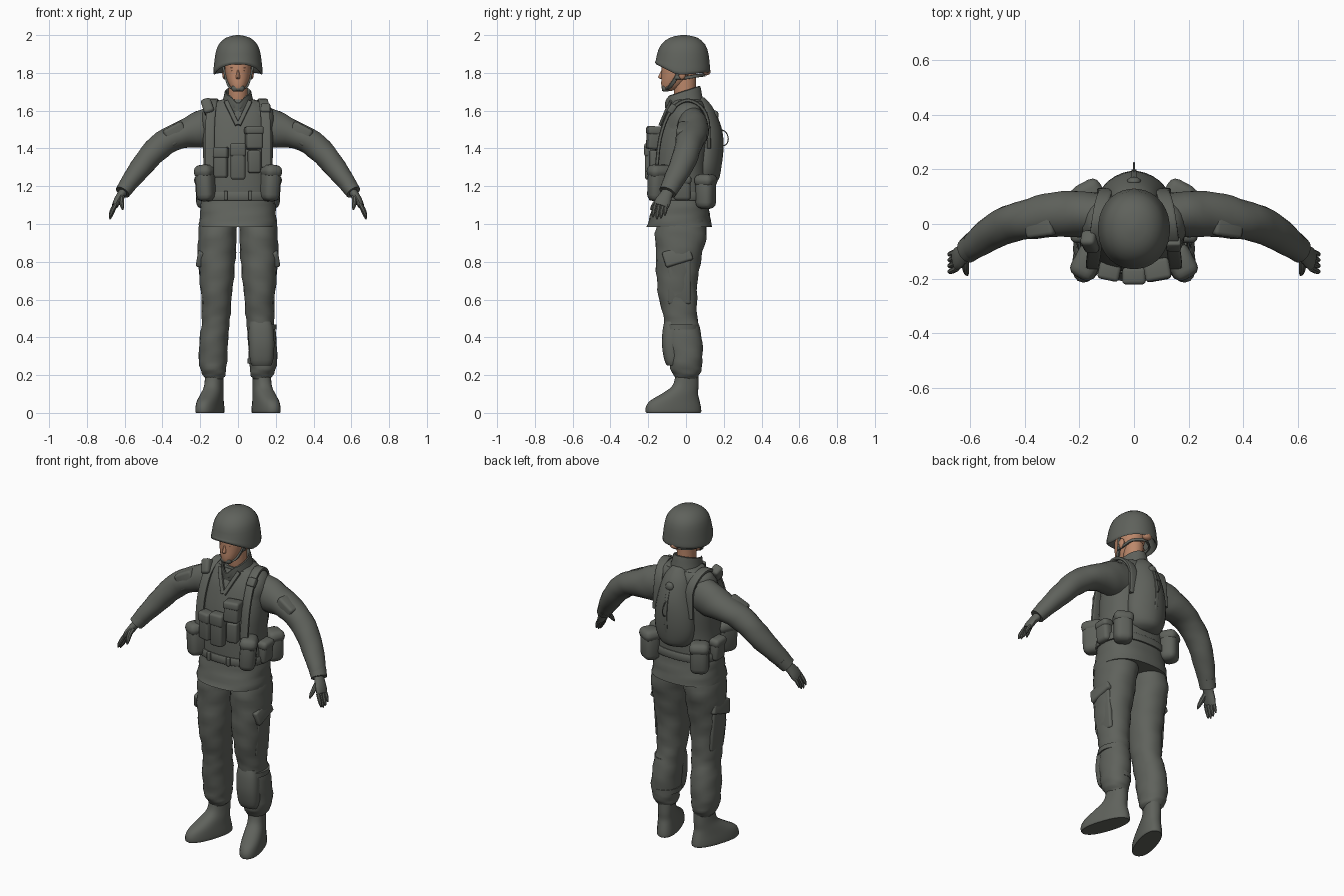
import bpy, bmesh, math
from mathutils import Vector, Euler


def material(name, rgb):
    m = bpy.data.materials.new(name)
    m.diffuse_color = (*rgb, 1)
    return m


CLOTH = material("grey_green_cloth", (0.115, 0.122, 0.107))
SKIN = material("skin", (0.50, 0.245, 0.145))
DARK = material("dark_brown", (0.13, 0.07, 0.045))
LIP = material("lips", (0.38, 0.15, 0.095))


def finish(name, bm, mat):
    bmesh.ops.recalc_face_normals(bm, faces=bm.faces)
    me = bpy.data.meshes.new(name)
    bm.to_mesh(me)
    bm.free()
    me.materials.append(mat)
    ob = bpy.data.objects.new(name, me)
    bpy.context.collection.objects.link(ob)
    return ob


def smooth_rows(rows, k):
    """Catmull-Rom interpolation between rows of numbers."""
    out = []
    for i in range(len(rows) - 1):
        a, b, c, d = (rows[max(0, min(len(rows) - 1, i + o))] for o in (-1, 0, 1, 2))
        for j in range(k):
            t = j / k
            out.append([0.5 * (2 * q + (r - p) * t + (2 * p - 5 * q + 4 * r - s) * t * t
                               + (3 * q - p - 3 * r + s) * t ** 3)
                        for p, q, r, s in zip(a, b, c, d)])
    return out + [list(rows[-1])]


def loft(name, rows, mat=CLOTH, n=20, k=3, p=2.0, flat=True, ref=(0, 1, 0), fold=0.0, lift=None, s=1):
    """Skin through rows (x, y, z, ru, rv); rings are level if flat, else square to the path."""
    rows = smooth_rows(rows, k)
    pts = [Vector(r[:3]) for r in rows]
    bm, rings = bmesh.new(), []
    for i, r in enumerate(rows):
        t = Vector((0, 0, 1)) if flat else (pts[min(i + 1, len(pts) - 1)] - pts[max(i - 1, 0)]).normalized()
        v = Vector(ref)
        v = (v - t * v.dot(t)).normalized()
        u = v.cross(t)
        ring = []
        for j in range(n):
            a = 2 * math.pi * (j + 0.5) / n
            c, d = math.cos(a), math.sin(a)
            f = 1 + fold * (math.sin(2 * a + i * 1.3) + math.sin(3 * a - i * 2.1))
            q = pts[i] + u * (r[3] * f * math.copysign(abs(c) ** (2 / p), c)) \
                + v * (r[4] * f * math.copysign(abs(d) ** (2 / p), d))
            if lift:
                q.z += lift(q)
            q.x *= s
            ring.append(bm.verts.new(q))
        rings.append(ring)
    for A, B in zip(rings, rings[1:]):
        for j in range(n):
            bm.faces.new((A[j], A[(j + 1) % n], B[(j + 1) % n], B[j]))
    bm.faces.new(rings[0])
    bm.faces.new(rings[-1])
    return finish(name, bm, mat)


def strap(name, pts, w, th, s=1, ref=(1, 0, 0), mat=CLOTH):
    return loft(name, [(*q, th / 2, w / 2) for q in pts], mat, n=12, p=5, flat=False, ref=ref, s=s)


def box(name, loc, size, rot=(0, 0, 0), bevel=0.012, s=1, mat=CLOTH):
    bm = bmesh.new()
    bmesh.ops.create_cube(bm, size=1)
    for v in bm.verts:
        v.co = Vector(v.co[i] * size[i] for i in range(3))
    bmesh.ops.bevel(bm, geom=bm.edges[:], offset=min(bevel, min(size) * 0.45), segments=3,
                    profile=0.5, affect='EDGES')
    R = Euler([math.radians(a) for a in rot]).to_matrix()
    for v in bm.verts:
        v.co = R @ v.co + Vector(loc)
        v.co.x *= s
    return finish(name, bm, mat)


def pouch(name, loc, size, rot=(0, 0, 0), bevel=0.02, s=1):
    """Bag with a slightly wider flap over its top third."""
    box(name, loc, size, rot, bevel, s)
    R = Euler([math.radians(a) for a in rot]).to_matrix()
    top = Vector(loc) + R @ Vector((0, 0, size[2] * 0.33))
    box(name + "_flap", top, (size[0] + .008, size[1] + .008, size[2] * 0.38), rot, bevel, s)


def ball(name, loc, r, mat=CLOTH):
    bm = bmesh.new()
    bmesh.ops.create_uvsphere(bm, u_segments=14, v_segments=8, radius=1)
    for v in bm.verts:
        v.co = Vector(v.co[i] * r[i] + loc[i] for i in range(3))
    return finish(name, bm, mat)


# Head, neck and face
loft("head", [(0, -.10, 1.703, .014, .016), (0, -.088, 1.715, .034, .04), (0, -.066, 1.745, .052, .066),
              (0, -.045, 1.79, .066, .085), (0, -.035, 1.84, .071, .094), (0, -.03, 1.9, .066, .09)], SKIN, p=2.2)
loft("neck", [(0, .015, 1.58, .055, .055), (0, -.005, 1.68, .052, .058), (0, -.005, 1.8, .053, .06)], SKIN)
loft("nose", [(0, -.120, 1.766, .008, .008), (0, -.130, 1.776, .012, .018),
              (0, -.125, 1.80, .008, .012), (0, -.116, 1.825, .006, .008)], SKIN, n=10)
ball("lips", (0, -.122, 1.751), (.018, .007, .004), LIP)
ball("hair_knot", (0, .108, 1.807), (.03, .022, .02), SKIN)
for s in (1, -1):
    ball("eye", (s * .026, -.119, 1.812), (.009, .005, .003), DARK)
    ball("eyebrow", (s * .027, -.118, 1.827), (.014, .005, .002), LIP)
    ball("ear", (s * .072, -.02, 1.795), (.012, .02, .03), SKIN)
    # chin strap and rear harness
    strap("chin_strap", [(.078, -.03, 1.83), (.063, -.055, 1.77), (.044, -.088, 1.725), (0, -.118, 1.708)],
          .02, .012, s, (0, 1, 0))
    strap("rear_harness", [(.068, -.055, 1.775), (.07, .0, 1.775), (.06, .06, 1.785), (.0, .10, 1.79)],
          .018, .01, s, (0, 0, 1))
box("chin_cup", (0, -.106, 1.719), (.068, .044, .036), bevel=.015)

# Helmet with raised front rim
loft("helmet", [(0, -.018, 1.88, .095, .11), (0, -.018, 1.80, .118, .132), (0, -.018, 1.797, .131, .146),
                (0, -.018, 1.83, .129, .145), (0, -.017, 1.90, .12, .137), (0, -.015, 1.95, .103, .117),
                (0, -.013, 1.985, .066, .076), (0, -.012, 1.998, .022, .026), (0, -.012, 2.0, .004, .004)],
     n=32, k=2, p=2.1,
     lift=lambda q: max(0, -q.y - .05) * .5 * max(0, min(1, (1.87 - q.z) / .07))
     + max(0, q.y) * .1 * max(0, min(1, (1.87 - q.z) / .07)))

# Jacket, vest, collar and belt
loft("jacket", [(0, -.035, .985, .207, .174), (0, -.032, 1.04, .203, .16), (0, -.03, 1.10, .198, .147),
                (0, -.03, 1.17, .183, .137), (0, -.03, 1.28, .176, .135), (0, -.02, 1.40, .182, .137),
                (0, -.006, 1.50, .188, .126), (0, .0, 1.57, .192, .108), (0, .008, 1.62, .172, .088),
                (0, .008, 1.645, .13, .078), (0, .005, 1.66, .08, .07)], n=32, p=2.4, fold=.008)
loft("vest", [(0, -.03, 1.135, .19, .142), (0, -.03, 1.17, .19, .144), (0, -.03, 1.28, .182, .142),
              (0, -.02, 1.40, .187, .143), (0, -.006, 1.50, .184, .133), (0, .0, 1.57, .172, .115),
              (0, .008, 1.62, .155, .095), (0, .008, 1.65, .115, .08)], n=32, p=2.4)
loft("collar", [(0, -.008, 1.63, .088, .098), (0, -.014, 1.675, .076, .096), (0, -.018, 1.705, .07, .094),
                (0, -.018, 1.703, .06, .084), (0, -.016, 1.66, .055, .075)], n=32, k=2,
     lift=lambda q: q.y * .32 - (.9 * max(0, .04 - abs(q.x)) if q.y < -.04 and q.z > 1.66 else 0))
loft("belt", [(0, -.03, 1.125, .2, .152), (0, -.03, 1.13, .203, .155), (0, -.03, 1.165, .2, .153),
              (0, -.03, 1.17, .196, .149)], n=32, k=1, p=2.4)

# Paired body parts
LEG = [(.1, -.025, 1.03, .095, .125), (.109, -.027, .95, .103, .136), (.112, -.035, .85, .101, .125),
       (.113, -.045, .75, .095, .113), (.114, -.046, .65, .084, .105), (.115, -.036, .55, .078, .094),
       (.118, -.025, .48, .074, .089), (.127, -.012, .40, .075, .097), (.132, -.002, .30, .077, .089),
       (.132, .0, .235, .069, .083), (.126, .002, .20, .06, .068), (.125, .002, .18, .045, .055)]
ARM = [(.12, .033, 1.522, .10, .08), (.2, .036, 1.50, .1, .084), (.29, .035, 1.475, .074, .083),
       (.37, .02, 1.442, .069, .075), (.44, .005, 1.387, .067, .069), (.5, -.02, 1.317, .06, .066),
       (.56, -.06, 1.24, .051, .056), (.6, -.09, 1.185, .041, .047), (.608, -.096, 1.172, .034, .04)]
FOOT = [(.0, -.07, .0, .056, .148), (.0, -.07, .008, .06, .153), (.0, -.07, .035, .059, .15),
        (.0, -.062, .065, .056, .135), (.0, -.035, .10, .052, .10), (.0, -.005, .14, .047, .072),
        (.0, .004, .19, .046, .062), (.0, .004, .24, .045, .06)]
for s in (1, -1):
    loft("trouser_leg", LEG, n=24, fold=.02, s=s, p=2.2)
    loft("sleeve", ARM, n=20, flat=False, fold=.014, s=s)
    loft("cuff", [(.583, -.076, 1.208, .046, .051), (.611, -.098, 1.168, .041, .047)], flat=False, k=1, s=s)
    boot = loft("boot", FOOT, n=24, p=2.3)
    boot.location = (s * .127, 0, 0)
    boot.rotation_euler.z = s * math.radians(18)

    # hands
    loft("palm", [(.6, -.09, 1.18, .024, .032), (.622, -.107, 1.15, .022, .035), (.64, -.122, 1.12, .02, .042),
                  (.652, -.132, 1.095, .016, .04)], flat=False, n=14, s=s)
    for i in range(4):
        y, d = -.162 + i * .021, (0, .01, .006, -.008)[i]
        loft("finger", [(.647, y, 1.105, .011, .011), (.663, y - .008, 1.075 - d, .011, .011),
                        (.674, y - .012, 1.05 - d, .009, .009), (.678, y - .013, 1.035 - d, .003, .003)],
             flat=False, n=8, k=2, s=s)
    loft("thumb", [(.615, -.115, 1.15, .016, .016), (.617, -.15, 1.125, .015, .014),
                   (.613, -.175, 1.095, .011, .011), (.61, -.187, 1.075, .004, .004)],
         flat=False, ref=(1, 0, 0), n=8, k=2, s=s)

    # pockets on sleeves and thighs
    box("sleeve_pocket", (.33, -.008, 1.476), (.115, .075, .10), (0, 28, -8), .015, s)
    box("thigh_pocket", (.184, -.035, .70), (.03, .12, .25), (0, 4, 0), .012, s)
    box("thigh_pocket_flap", (.198, -.045, .83), (.034, .15, .085), (17, -10, 0), .012, s)

    # lapel and shoulder harness
    strap("lapel", [(.064, -.08, 1.65), (.04, -.106, 1.60), (.004, -.138, 1.525)], .024, .014, s)
    strap("shoulder_strap", [(.15, -.155, 1.30), (.15, -.138, 1.45), (.145, -.098, 1.57), (.138, -.05, 1.63),
                             (.13, .01, 1.655), (.118, .075, 1.625), (.105, .115, 1.55), (.11, .122, 1.40)],
          .05, .02, s)

    # belt pouches at front, hip and back
    pouch("front_belt_pouch", (.168, -.142, 1.215), (.09, .12, .19), (0, 4, 28), .035, s)
    pouch("hip_pouch", (.195, -.02, 1.19), (.06, .09, .13), (0, 4, 0), .02, s)
    pouch("rear_belt_pouch", (.165, .105, 1.17), (.105, .095, .18), (0, 0, -28), .035, s)
    box("belt_loop", (.065, -.185, 1.15), (.02, .02, .05), bevel=.005, s=s)

# Chest pouches and shoulder pad
pouch("centre_chest_pouch", (0, -.19, 1.33), (.078, .055, .19), bevel=.014)
pouch("right_chest_pouch", (-.09, -.172, 1.325), (.072, .06, .16), (0, 0, -12), .014)
pouch("left_chest_pouch", (.085, -.17, 1.455), (.088, .07, .12), (-4, 0, 10), .014)
box("left_magazine", (.085, -.168, 1.33), (.065, .05, .12), (0, 0, 10), .012)
box("shoulder_radio", (-.16, -.065, 1.62), (.055, .06, .085), (-30, -18, 0), .016)
box("shoulder_buckle", (.146, -.075, 1.61), (.05, .035, .05), (-35, 0, 0), .008)

# Water pack on the back with filler cap and hose
loft("back_pack", [(0, .09, 1.205, .05, .03), (0, .1, 1.23, .095, .07), (0, .105, 1.30, .122, .083),
                   (0, .108, 1.40, .122, .087), (0, .104, 1.50, .104, .083), (0, .09, 1.60, .08, .062),
                   (0, .075, 1.65, .05, .042), (0, .07, 1.67, .03, .025)], n=24, p=1.75)
ball("filler_cap", (0, .155, 1.575), (.026, .018, .026))
strap("pack_seam", [(0, .17, 1.25), (0, .187, 1.33), (0, .194, 1.42), (0, .186, 1.50), (0, .158, 1.58)], .02, .01)
loft("hose_loop", [(0, .185, 1.50, .003, .003), (0, .212, 1.485, .003, .003), (0, .224, 1.45, .003, .003),
                   (0, .212, 1.42, .003, .003), (0, .187, 1.415, .003, .003)],
     flat=False, ref=(1, 0, 0), n=8)

# Knee pad on the left leg
loft("knee_pad", [(.125, -.07, .25, .05, .03), (.125, -.072, .28, .062, .043), (.125, -.076, .36, .068, .052),
                  (.122, -.076, .44, .066, .048), (.12, -.078, .485, .056, .036)], p=2.6)
for z, y, rx, ry in ((.455, -.024, .078, .094), (.275, -.002, .077, .09)):
    loft("knee_strap", [(.127, y, z - .014, rx, ry), (.127, y, z + .014, rx, ry)], k=1, n=24)

# Smooth shading with crisp edges
bpy.ops.object.select_all(action='SELECT')
bpy.context.view_layer.objects.active = bpy.context.selected_objects[0]
bpy.ops.object.shade_smooth_by_angle(angle=math.radians(40))
